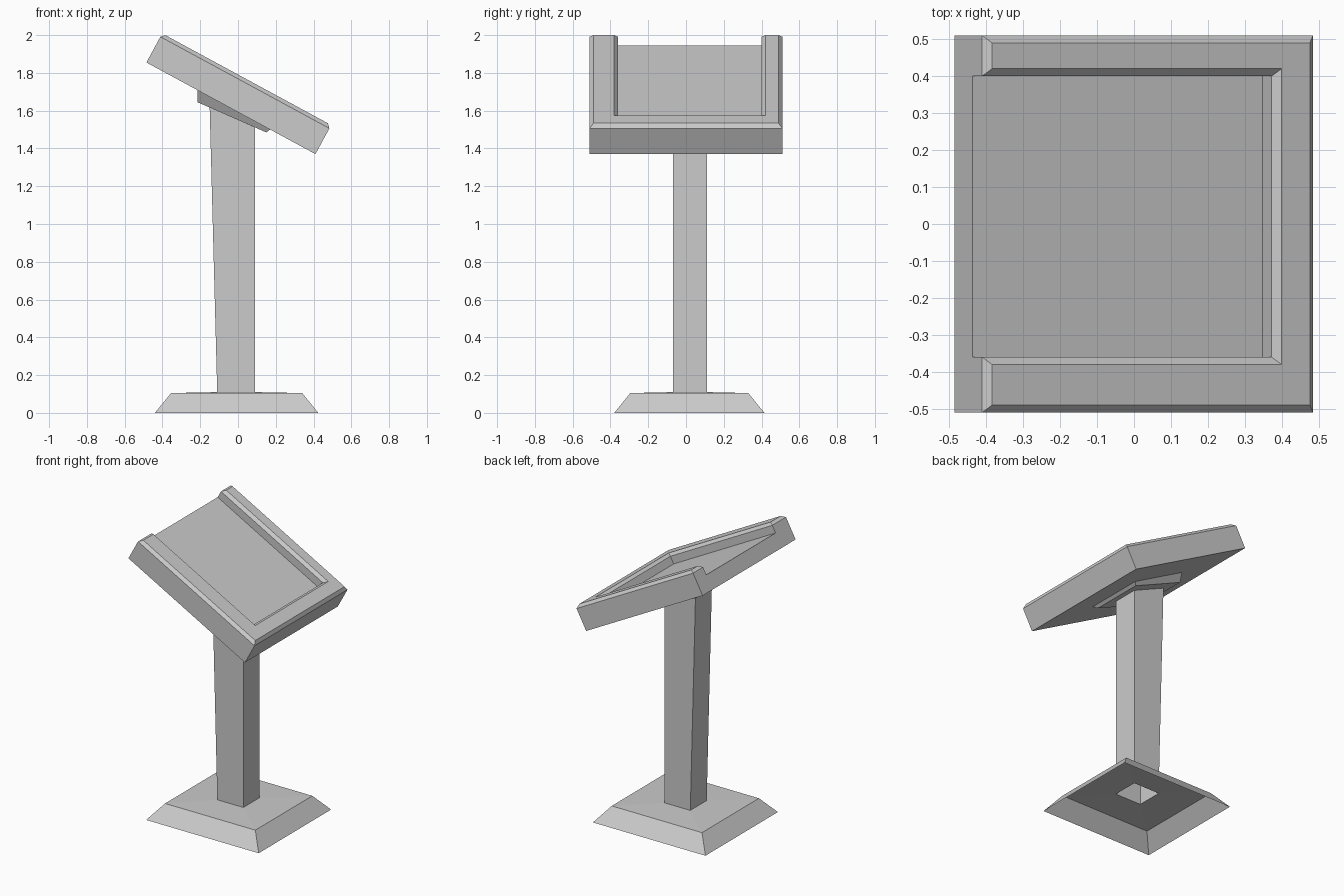
import bpy, math
from mathutils import Matrix

if "Cube" in bpy.data.objects:
    bpy.data.objects.remove(bpy.data.objects["Cube"])


def make(name, verts, faces):
    me = bpy.data.meshes.new(name)
    me.from_pydata(verts, [], faces)
    me.update()
    ob = bpy.data.objects.new(name, me)
    bpy.context.collection.objects.link(ob)
    return ob


def loft(rings, bottom=False, top=False):
    """Skin equal-length counter-clockwise rings, lowest first."""
    n = len(rings[0])
    verts = [p for r in rings for p in r]
    faces = [(k * n + i, k * n + (i + 1) % n, (k + 1) * n + (i + 1) % n, (k + 1) * n + i)
             for k in range(len(rings) - 1) for i in range(n)]
    if bottom:
        faces.append(tuple(reversed(range(n))))
    if top:
        faces.append(tuple(range(len(verts) - n, len(verts))))
    return verts, faces


def rect(x0, x1, y0, y1, zl, zr=None):
    """Rectangle ring; height may differ at the left and right ends."""
    zr = zl if zr is None else zr
    return [(x0, y0, zl), (x1, y0, zr), (x1, y1, zr), (x0, y1, zl)]


# Hollow base: sloped skirt and slightly raised top with a column opening
make("base", *loft([rect(-0.44, 0.425, -0.38, 0.415, 0),
                    rect(-0.354, 0.34, -0.295, 0.33, 0.105),
                    rect(-0.11, 0.09, -0.07, 0.11, 0.11)]))

# Hollow column, tapering towards the bottom on its back side
make("column", *loft([rect(-0.11, 0.09, -0.07, 0.11, 0.11),
                      rect(-0.15, 0.09, -0.07, 0.11, 1.617, 1.511)]))

# Tapered mounting bracket below the desk
make("bracket", *loft([rect(-0.215, 0.15, -0.175, 0.195, 1.645, 1.485),
                       rect(-0.215, 0.17, -0.20, 0.215, 1.709, 1.50)], True, True))

# Desk, built flat: bevelled U-shaped rim around a recess open at the back
L, W, FRONT, Y0, Y1 = 1.018, 0.51, 0.891, -0.36, 0.40
FLOOR, EDGE, TOP = 0.102, 0.155, 0.175


def u_ring(inset, w):
    i = inset
    return [(i, -W + i, w), (L - i, -W + i, w), (L - i, W - i, w), (i, W - i, w),
            (i, Y1 + i, w), (FRONT + i, Y1 + i, w), (FRONT + i, Y0 - i, w), (i, Y0 - i, w)]


verts, faces = loft([u_ring(0, FLOOR), u_ring(0, EDGE), u_ring(0.02, TOP)], top=True)
b = len(verts)
verts += rect(0, L, -W, W, 0)
faces += [(b + 3, b + 2, b + 1, b),            # underside
          (b, b + 1, 1, 0), (b + 1, b + 2, 2, 1), (b + 2, b + 3, 3, 2),  # sides
          (b + 3, b, 0, 7, 4, 3),              # back
          (7, 6, 5, 4)]                        # recess floor
desk = make("desk", verts, faces)
tilt = Matrix.Translation((-0.485, 0, 1.855)) @ Matrix.Rotation(math.radians(28.45), 4, 'Y')
desk.data.transform(tilt)
